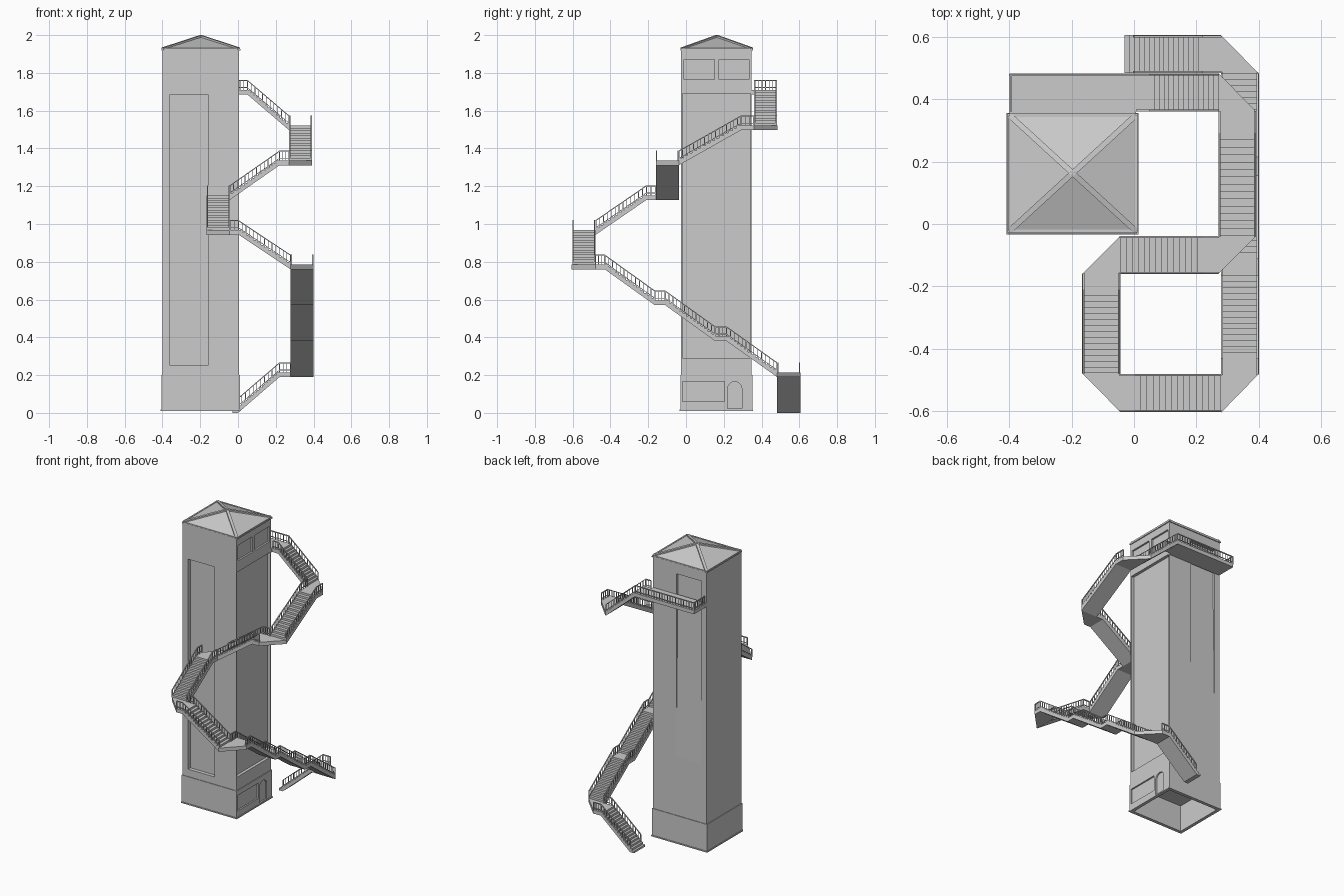
import bpy, bmesh, math
from mathutils import Vector

if "Cube" in bpy.data.objects:
    bpy.data.objects.remove(bpy.data.objects["Cube"])

grey = bpy.data.materials.new("light_grey")
grey.diffuse_color = (0.6, 0.6, 0.6, 1)
grey.use_nodes = True
grey.node_tree.nodes["Principled BSDF"].inputs["Base Color"].default_value = grey.diffuse_color


def finish(name, bm):
    bmesh.ops.recalc_face_normals(bm, faces=bm.faces)
    me = bpy.data.meshes.new(name)
    bm.to_mesh(me)
    bm.free()
    me.materials.append(grey)
    ob = bpy.data.objects.new(name, me)
    bpy.context.scene.collection.objects.link(ob)
    return ob


def prism(bm, pts, offset):
    """Extrude a closed polygon of 3D points along an offset vector."""
    f = bm.faces.new([bm.verts.new(p) for p in pts])
    r = bmesh.ops.extrude_face_region(bm, geom=[f], use_keep_orig=True)
    vs = [e for e in r["geom"] if isinstance(e, bmesh.types.BMVert)]
    bmesh.ops.translate(bm, verts=vs, vec=offset)


def box(bm, x0, x1, y0, y1, z0, z1):
    prism(bm, [(x0, y0, z0), (x1, y0, z0), (x1, y1, z0), (x0, y1, z0)], (0, 0, z1 - z0))


def bar(bm, p, q, w, h):
    """Straight bar between two points with upright ends."""
    p, q = Vector(p), Vector(q)
    side = (q - p).cross(Vector((0, 0, 1))).normalized() * w / 2
    up = Vector((0, 0, h / 2))
    prism(bm, [p - side - up, p + side - up, p + side + up, p - side + up], q - p)


def cut(ob, cutter_bm):
    """Subtract the cutter, keep the result as plain mesh."""
    c = finish("cutter", cutter_bm)
    c.hide_render = True
    m = ob.modifiers.new("cut", 'BOOLEAN')
    m.object, m.operation, m.solver = c, 'DIFFERENCE', 'EXACT'
    dg = bpy.context.evaluated_depsgraph_get()
    me = bpy.data.meshes.new_from_object(ob.evaluated_get(dg))
    ob.modifiers.clear()
    ob.data = me
    bpy.data.objects.remove(c)


# ---- tower base: hollow, open below, with window and arched door ----
bm = bmesh.new()
box(bm, -0.405, 0.01, -0.03, 0.352, 0.01, 0.2)
base = finish("tower_base", bm)
bm = bmesh.new()
box(bm, -0.387, -0.008, -0.012, 0.334, -0.05, 0.19)
cut(base, bm)
bm = bmesh.new()
box(bm, 0.0, 0.05, -0.018, 0.205, 0.06, 0.165)
cut(base, bm)
bm = bmesh.new()
arch = [(0, 0.258 + 0.038 * math.cos(a * math.pi / 10), 0.127 + 0.038 * math.sin(a * math.pi / 10))
        for a in range(11)]
prism(bm, arch + [(0, 0.22, 0.022), (0, 0.296, 0.022)], (0.05, 0, 0))
cut(base, bm)

# plinth strip round the foot
bm = bmesh.new()
for y0, y1 in ((-0.034, -0.028), (0.35, 0.356)):
    box(bm, -0.409, 0.014, y0, y1, 0.01, 0.018)
for x0, x1 in ((-0.409, -0.403), (0.008, 0.014)):
    box(bm, x0, x1, -0.028, 0.35, 0.01, 0.018)
finish("plinth_strip", bm)

# ---- tower shaft with recessed panels ----
X0, X1, Y0, Y1 = -0.4, 0.006, -0.026, 0.348
bm = bmesh.new()
box(bm, X0, X1, Y0, Y1, 0.2, 1.922)
shaft = finish("tower_shaft", bm)
bm = bmesh.new()
box(bm, -0.36, -0.16, Y0 - 0.05, Y0 + 0.025, 0.25, 1.685)        # front panel
cut(shaft, bm)
bm = bmesh.new()
box(bm, X1 - 0.02, X1 + 0.05, -0.019, 0.341, 0.29, 1.69)         # right panel
cut(shaft, bm)
bm = bmesh.new()
for a, b in ((-0.01, 0.15), (0.174, 0.334)):                     # upper windows
    box(bm, X1 - 0.012, X1 + 0.05, a, b, 1.765, 1.87)
cut(shaft, bm)
bm = bmesh.new()                                                 # tapering back recess
prism(bm, [(-0.36, Y1 - 0.02, 1.85), (-0.36, Y1 + 0.05, 1.85),
           (-0.36, Y1 + 0.05, 0.6), (-0.36, Y1, 0.6)], (0.19, 0, 0))
cut(shaft, bm)

# ---- hipped roof with raised hips and eave ----
RX0, RX1, RY0, RY1 = -0.405, 0.012, -0.028, 0.354
bm = bmesh.new()
box(bm, RX0, RX1, RY0, RY1, 1.918, 1.926)
apex = Vector(((RX0 + RX1) / 2, (RY0 + RY1) / 2, 1.992))
corners = [Vector(c) for c in ((RX0, RY0, 1.926), (RX1, RY0, 1.926), (RX1, RY1, 1.926), (RX0, RY1, 1.926))]
ring = [bm.verts.new(c) for c in corners]
top = bm.verts.new(apex)
for i in range(4):
    bm.faces.new((ring[i], ring[(i + 1) % 4], top))
finish("roof", bm)
bm = bmesh.new()
for i in range(4):
    c = corners[i].lerp(apex, 0.03)
    d = corners[(i + 1) % 4].lerp(apex, 0.03)
    bar(bm, c, apex + Vector((0, 0, 0.002)), 0.018, 0.012)
    bar(bm, c, d, 0.01, 0.008)
finish("roof_ribs", bm)

# ---- stairs ----
W, T, H = 0.122, 0.025, 0.05   # flight width, slab thickness, rail height


def railing(bm, path):
    """Top rail, bottom rail and balusters along a polyline at deck level."""
    up = lambda h: Vector((0, 0, h))
    for p, q in zip(path, path[1:]):
        bar(bm, p + up(H), q + up(H), 0.006, 0.006)
        bar(bm, p + up(0.012), q + up(0.012), 0.004, 0.004)
        n = max(1, round((q - p).to_2d().length / 0.02))
        for k in range(n + 1):
            c = p.lerp(q, k / n)
            w = 0.003 if k in (0, n) else 0.0018
            box(bm, c.x - w, c.x + w, c.y - w, c.y + w, c.z - 0.004, c.z + H)


def flight(name, start, d, z0, z1, run, flat, n=14, inner=None, rail_from=0.0):
    """Flight from the middle of its lower edge, going in direction d, then a flat deck."""
    u, v = Vector((d[0], d[1], 0)), Vector((-d[1], d[0], 0))
    o = Vector((start[0], start[1], 0))
    at = lambda s, side, z: o + u * s + v * side + Vector((0, 0, z))
    prof, r, h = [], run / n, (z1 - z0) / n
    for k in range(n):
        prof += [(k * r, z0 + k * h), (k * r, z0 + (k + 1) * h)]
    prof += [(run + flat, z1), (run + flat, z1 - T), (run, z1 - T)]
    prof.append((0.03, 0) if z0 < T else (0, z0 - T))
    bm = bmesh.new()
    prism(bm, [at(s, -W / 2, z) for s, z in prof], v * W)
    finish(name + "_steps", bm)
    bm = bmesh.new()
    for side in (-1, 1):
        length = inner if inner is not None and side == 1 else flat
        y = side * (W / 2 - 0.004)
        zf = z0 + (z1 - z0) * rail_from / run
        path = [at(rail_from, y, zf), at(run, y, z1), at(run + length, y, z1)]
        railing(bm, path)
    if inner is not None:                                        # end of walkway
        railing(bm, [at(run + flat - 0.004, s * (W / 2 - 0.004), z1) for s in (-1, 1)])
    finish(name + "_rails", bm)


def landing(name, pts, z):
    """Triangular corner landing."""
    bm = bmesh.new()
    prism(bm, [(x, y, z - T) for x, y in pts], (0, 0, T))
    finish(name, bm)


flight("flight_1", (-0.03, 0.544), (1, 0), 0.0, 0.215, 0.25, 0.058, 16, rail_from=0.03)
landing("landing_1", [(0.278, 0.482), (0.278, 0.605), (0.4, 0.482)], 0.215)
flight("flight_2", (0.339, 0.482), (0, -1), 0.215, 0.405, 0.267, 0.06)
flight("flight_3", (0.339, 0.155), (0, -1), 0.405, 0.595, 0.265, 0.055)
flight("flight_4", (0.339, -0.165), (0, -1), 0.595, 0.785, 0.265, 0.05)
landing("landing_2", [(0.278, -0.48), (0.4, -0.48), (0.278, -0.605)], 0.785)
flight("flight_5", (0.278, -0.541), (-1, 0), 0.785, 0.968, 0.275, 0.047)
landing("landing_3", [(-0.044, -0.478), (-0.166, -0.478), (-0.044, -0.602)], 0.968)
flight("flight_6", (-0.105, -0.478), (0, 1), 0.968, 1.152, 0.268, 0.05)
landing("landing_4", [(-0.044, -0.16), (-0.166, -0.16), (-0.044, -0.038)], 1.152)
flight("flight_7", (-0.044, -0.099), (1, 0), 1.152, 1.336, 0.264, 0.05)
landing("landing_5", [(0.27, -0.038), (0.27, -0.16), (0.392, -0.038)], 1.336)
flight("flight_8", (0.331, -0.038), (0, 1), 1.336, 1.522, 0.33, 0.067)
landing("landing_6", [(0.27, 0.359), (0.392, 0.359), (0.27, 0.484)], 1.522)
flight("flight_9_and_walkway", (0.27, 0.421), (-1, 0), 1.522, 1.71, 0.22, 0.448, inner=0.04)
# deck strip joining the walkway to the wall
bm = bmesh.new()
box(bm, -0.398, 0.006, 0.345, 0.362, 1.71 - T, 1.71)
finish("walkway_wall_strip", bm)
